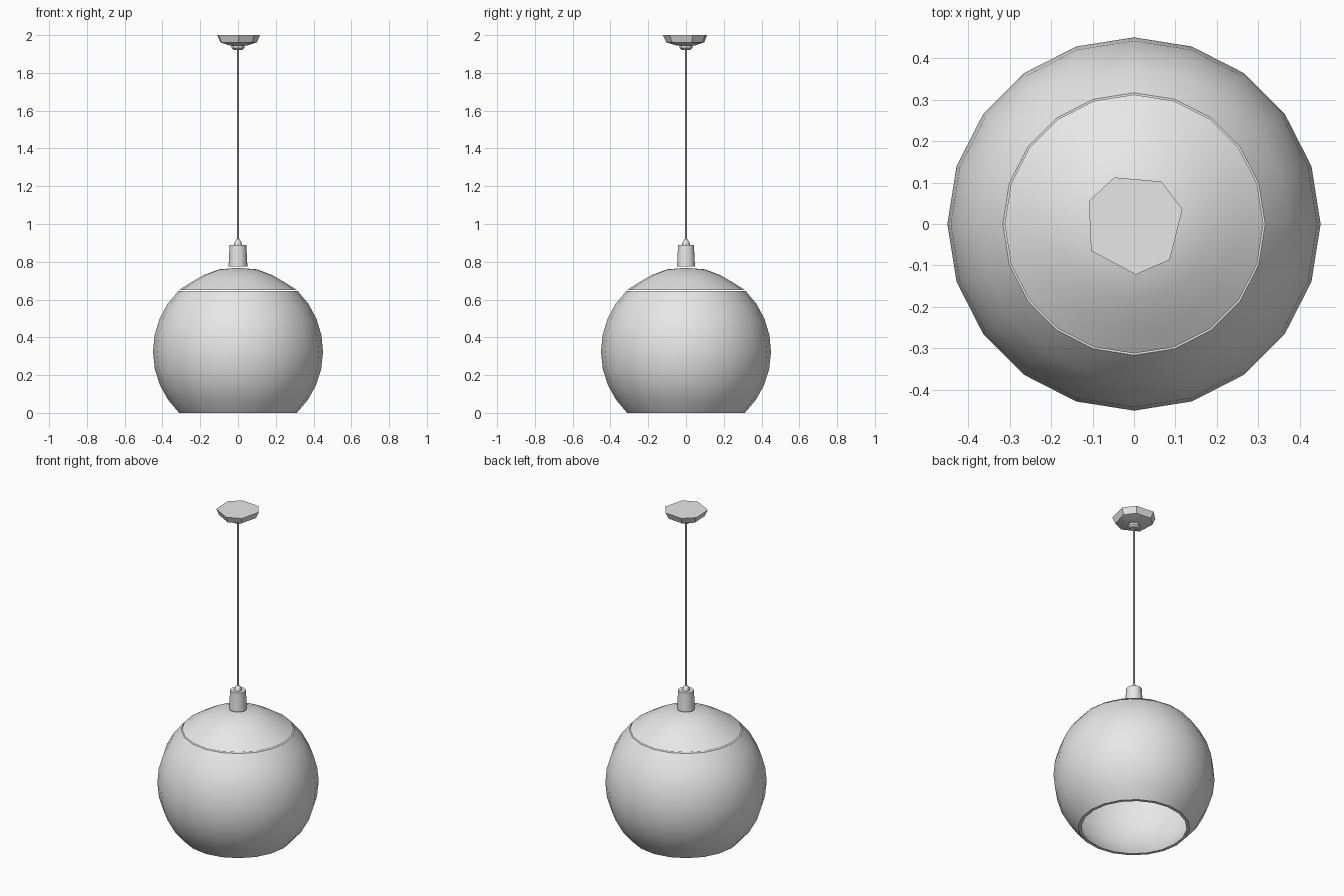
import bpy, bmesh, math

if "Cube" in bpy.data.objects:
    bpy.data.objects.remove(bpy.data.objects["Cube"])

mat = bpy.data.materials.new("light_grey")
mat.diffuse_color = (0.8, 0.8, 0.8, 1)
mat.use_nodes = True
mat.node_tree.nodes["Principled BSDF"].inputs["Base Color"].default_value = mat.diffuse_color


def lathe(name, profile, sides, cap_first=False, cap_last=False, angles=None, smooth=40):
    """Revolve an (r, z) profile around z; r = 0 makes a pole."""
    bm = bmesh.new()
    angles = angles or [360 * i / sides for i in range(sides)]
    n = len(angles)
    rings = []
    for r, z in profile:
        if r == 0:
            rings.append([bm.verts.new((0, 0, z))] * n)
        else:
            rings.append([bm.verts.new((r * math.cos(math.radians(a)),
                                        r * math.sin(math.radians(a)), z)) for a in angles])
    for a, b in zip(rings, rings[1:]):
        for i in range(n):
            j = (i + 1) % n
            quad = []
            for v in (a[i], a[j], b[j], b[i]):
                if v not in quad:
                    quad.append(v)
            bm.faces.new(quad)
    if cap_first:
        bm.faces.new(rings[0][::-1])
    if cap_last:
        bm.faces.new(rings[-1])
    bm.normal_update()
    me = bpy.data.meshes.new(name)
    bm.to_mesh(me)
    bm.free()
    me.materials.append(mat)
    ob = bpy.data.objects.new(name, me)
    bpy.context.collection.objects.link(ob)
    bpy.ops.object.select_all(action='DESELECT')
    ob.select_set(True)
    bpy.context.view_layer.objects.active = ob
    bpy.ops.object.shade_smooth_by_angle(angle=math.radians(smooth))
    return ob


# Globe shade: open at the bottom and top, thin double wall
R, CZ = 0.45, 0.325


def arc(radius, z0, z1, steps):
    a0, a1 = math.asin((z0 - CZ) / radius), math.asin((z1 - CZ) / radius)
    return [(radius * math.cos(a0 + (a1 - a0) * i / steps),
             CZ + radius * math.sin(a0 + (a1 - a0) * i / steps)) for i in range(steps + 1)]


outer = arc(R, 0.0, 0.645, 8)
inner = arc(R - 0.012, 0.645, 0.0, 8)
lathe("globe_shade", outer + inner + [outer[0]], 20)

# Shallow domed cap with a crisp rim
lathe("shade_cap", [(0.312, 0.65), (0.25, 0.69), (0.18, 0.73), (0.10, 0.76), (0, 0.768)], 20)

# Lamp holder above the cap, with a small cord grip
lathe("lamp_holder", [(0.05, 0.775), (0.044, 0.89)], 10, True, True)
lathe("cord_grip", [(0.022, 0.89), (0.016, 0.908), (0.007, 0.92)], 8, True, True)

# Hanging cord
lathe("cord", [(0.006, 0.91), (0.006, 1.93)], 6, True, True)

# Ceiling canopy: seven-sided dish with a flat top, and its collar
seven = [17, 57, 113, 153, 212, 272, 315]
lathe("ceiling_canopy", [(0.05, 1.945), (0.105, 1.962), (0.122, 2.0)], 7, True, True, seven)
lathe("canopy_collar", [(0.024, 1.922), (0.034, 1.932), (0.034, 1.947)], 8, True, True)
